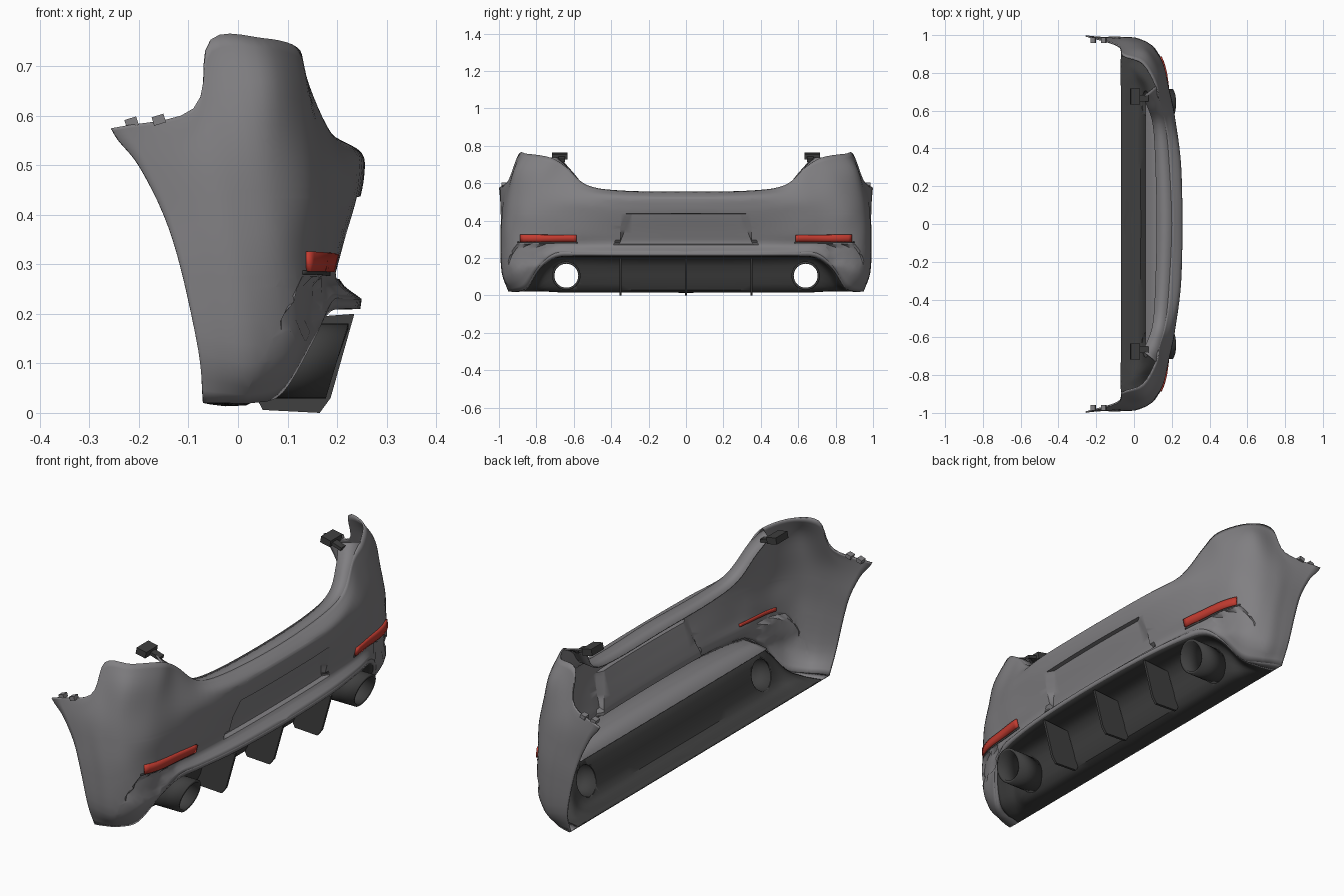
import bpy
import bmesh
from math import radians, pi
from mathutils import Vector, Matrix
from mathutils.bvhtree import BVHTree

cube = bpy.data.objects.get("Cube")
if cube:
    bpy.data.objects.remove(cube, do_unlink=True)


def make_material(name, rgb):
    mat = bpy.data.materials.new(name)
    mat.use_nodes = True
    color = (*rgb, 1)
    mat.diffuse_color = color
    mat.node_tree.nodes["Principled BSDF"].inputs["Base Color"].default_value = color
    return mat


GREY = make_material("body grey", (.22, .215, .225))
DARK = make_material("dark plastic", (.05, .05, .05))
RED = make_material("reflector red", (.55, .045, .03))


def spline(points, steps):
    """Smooth curve through all the points."""
    pts = [Vector(p) for p in points]
    if len(pts) < 3:
        return [pts[0].lerp(pts[-1], i / steps) for i in range(steps + 1)]
    ext = [2 * pts[0] - pts[1]] + pts + [2 * pts[-1] - pts[-2]]
    # keep the curve square to the centre plane
    if abs(pts[0].y) < .001:
        ext[0] = Vector((pts[1].x, -pts[1].y, pts[1].z))
    out = []
    for a, b, c, d in zip(ext, ext[1:], ext[2:], ext[3:]):
        for i in range(steps):
            t = i / steps
            out.append(b + (c - a) * t / 2 + (2 * a - 5 * b + 4 * c - d) * t * t / 2
                       + (3 * b - a - 3 * c + d) * t ** 3 / 2)
    return out + [pts[-1]]


def loft(rows, along=5, across=4):
    """Surface through a stack of lines that share their point count."""
    fine = [spline(r, along) for r in rows]
    columns = [spline(col, across) for col in zip(*fine)]
    bm = bmesh.new()
    grid = [[bm.verts.new(p) for p in col] for col in columns]
    for c, n in zip(grid, grid[1:]):
        for i in range(len(c) - 1):
            bm.faces.new((c[i], n[i], n[i + 1], c[i + 1]))
    return bm


def cut(bm, point, normal):
    geom = bm.verts[:] + bm.edges[:] + bm.faces[:]
    bmesh.ops.bisect_plane(bm, geom=geom, plane_co=point, plane_no=normal)


def finish(bm, name, mat, thickness=0, mirror=True, angle=35):
    mesh = bpy.data.meshes.new(name)
    bm.to_mesh(mesh)
    bm.free()
    mesh.materials.append(mat)
    mesh.shade_smooth()
    mesh.set_sharp_from_angle(angle=radians(angle))
    obj = bpy.data.objects.new(name, mesh)
    bpy.context.collection.objects.link(obj)
    if mirror:
        mod = obj.modifiers.new("Mirror", "MIRROR")
        mod.use_axis = (False, True, False)
    if thickness:
        mod = obj.modifiers.new("Thickness", "SOLIDIFY")
        mod.thickness = thickness
    return obj


def box(name, center, size, mat, turn=0):
    bm = bmesh.new()
    place = Matrix.Translation(center) @ Matrix.Rotation(turn, 4, "Y")
    bmesh.ops.create_cube(bm, size=1, matrix=place @ Matrix.Diagonal((*size, 1)))
    return finish(bm, name, mat)


# Character lines of the half shell, centre to wheel arch
bottom_line = [(.25, 0, .23), (.24, .35, .23), (.215, .58, .23), (.19, .7, .225),
               (.155, .79, .15), (.09, .855, .04), (.03, .91, .02), (-.03, .94, .02), (-.07, .95, .02)]
crease_line = [(.205, 0, .27), (.2, .35, .27), (.185, .58, .27), (.172, .7, .27),
               (.16, .82, .22), (.12, .91, .14), (.04, .968, .1), (-.03, .982, .11), (-.08, .986, .125)]
reflector_line = [(.215, 0, .33), (.21, .35, .33), (.197, .58, .33), (.18, .7, .33),
                  (.155, .84, .33), (.1, .94, .31), (.02, .983, .28), (-.05, .99, .28), (-.115, .993, .29)]
waist_line = [(.243, 0, .42), (.235, .35, .42), (.21, .58, .43), (.185, .72, .43),
              (.15, .86, .43), (.08, .945, .43), (-.01, .98, .42), (-.08, .986, .41), (-.15, .99, .4)]
shoulder_line = [(.255, 0, .48), (.245, .35, .48), (.213, .58, .5), (.18, .71, .52),
                 (.14, .84, .54), (.07, .93, .55), (-.02, .965, .53), (-.11, .98, .51), (-.2, .993, .5)]
upper_line = [(.25, 0, .525), (.24, .35, .53), (.195, .56, .555), (.152, .67, .63),
              (.135, .79, .65), (.065, .905, .67), (-.045, .93, .65), (-.1, .965, .575), (-.24, .997, .55)]
top_line = [(.2, 0, .555), (.185, .34, .56), (.165, .53, .59), (.135, .645, .69),
            (.12, .73, .738), (.05, .85, .757), (-.055, .895, .754), (-.09, .95, .615), (-.255, 1, .575)]

# Main shell
shell = loft([bottom_line, crease_line, reflector_line, waist_line,
              shoulder_line, upper_line, top_line])

# Number plate recess with slanted sides
SLANT = Vector((0, 1, .4))
for reach in (.466, .496):
    cut(shell, (0, reach, 0), SLANT)
for z in (.255, .275, .435, .45):
    cut(shell, (0, 0, z), (0, 0, 1))
for v in shell.verts:
    if v.co.dot(SLANT) < .467 and .274 < v.co.z < .436:
        v.co.x -= .02

# Stepped vent below the reflector at each corner
VENT = Vector((.9, 0, -.43))
vent_point = Vector((.06, 0, .13))
for offset in (0, .01):
    cut(shell, vent_point + VENT * offset, VENT)
for v in shell.verts:
    if (v.co - vent_point).dot(VENT) > .009 and .17 < v.co.z < .274 and v.co.y > .77:
        v.co.x -= .014
surface = BVHTree.FromBMesh(shell)
finish(shell, "bumper_shell", GREY, .008)


def plate(name, ends, mat, lift, thickness):
    """Patch that follows the shell between two upright ends (y, low, high)."""
    (y0, low0, high0), (y1, low1, high1) = ends
    rows = []
    for v in (0, .5, 1):
        row = []
        for i in range(17):
            t = i / 16
            y = y0 + (y1 - y0) * t
            low, high = low0 + (low1 - low0) * t, high0 + (high1 - high0) * t
            z = low + (high - low) * v
            hit = surface.ray_cast(Vector((1, y, z)), Vector((-1, 0, 0)))[0]
            row.append((hit.x + lift, y, z))
        rows.append(row)
    finish(loft(rows, 1, 1), name, mat, thickness)


# Rear reflectors, each with a dark lower seam and a strip seen from inside
plate("reflector_seam", ((.58, .276, .284), (.9, .28, .288)), DARK, .002, .004)
plate("reflector", ((.585, .284, .32), (.888, .286, .326)), RED, .01, .012)
plate("reflector_back", ((.64, .298, .31), (.86, .3, .316)), RED, -.004, .009)

# Top flange, running up into the corner towers
top_inner = [(.12, 0, .542), (.112, .34, .547), (.1, .52, .578), (.075, .61, .665), (.045, .67, .735)]
finish(loft([top_line[:5], top_inner], 5, 1), "top_flange", GREY, .006)

# Ledge above the diffuser
ledge_outer = [(.235, 0, .235), (.225, .35, .235), (.2, .58, .235), (.175, .68, .235)]
ledge_inner = [(.06, y, .215) for _, y, _ in ledge_outer]
finish(loft([ledge_outer, ledge_inner], 5, 1), "lower_ledge", GREY, .006)

# Diffuser tray: flat floor, steep wall and lip, with the body return around it
tray_outer = [(.247, 0, .21), (.237, .35, .21), (.21, .58, .21), (.182, .7, .2),
              (.145, .782, .14), (.078, .842, .045), (.02, .87, .022), (-.03, .88, .02), (-.07, .89, .02)]
tray_mid = [(.1, 0, .19), (.1, .35, .19), (.1, .58, .19), (.095, .67, .183),
            (.08, .745, .13), (.04, .8, .055), (-.01, .84, .024), (-.05, .86, .021), (-.07, .87, .02)]
tray_knee = [(.04, 0, .028), (.04, .35, .028), (.04, .55, .028), (.04, .65, .028),
             (.03, .73, .028), (.0, .78, .026), (-.03, .82, .022), (-.055, .84, .021), (-.07, .86, .02)]
tray_inner = [(-.07, y, .02) for y in (0, .35, .55, .63, .7, .75, .79, .82, .85)]
finish(loft([tray_outer, bottom_line], 5, 1), "lower_return", GREY, .005)
tray = finish(loft([tray_inner, tray_knee, tray_mid, tray_outer]), "diffuser_tray", DARK, .006)

PIPE_Y, PIPE_Z = .64, .105


def tube(radius, x0, x1, caps):
    """Tube along x with ends leaning back towards the ground."""
    bm = bmesh.new()
    place = Matrix.Translation(((x0 + x1) / 2, PIPE_Y, PIPE_Z)) @ Matrix.Rotation(pi / 2, 4, "Y")
    bmesh.ops.create_cone(bm, cap_ends=caps, segments=32, radius1=radius, radius2=radius,
                          depth=x1 - x0, matrix=place)
    for v in bm.verts:
        v.co.x += (v.co.z - PIPE_Z) * .3
    return bm


# Openings in the tray behind the tailpipes
cutter = finish(tube(.066, -.3, .4, True), "tailpipe_cutter", DARK)
cutter.hide_render = True
cutter.hide_set(True)
hole = tray.modifiers.new("Openings", "BOOLEAN")
hole.operation = "DIFFERENCE"
hole.solver = "EXACT"
hole.object = cutter

# Tailpipes
finish(tube(.076, .066, .2, False), "tailpipe", DARK, .012)

# Diffuser fins
fin_profile = [(.04, .025), (.05, .006), (.165, .0), (.187, .03), (.235, .2), (.1, .19)]
for name, y in (("left_fin", .35), ("centre_fin", 0), ("right_fin", -.35)):
    bm = bmesh.new()
    face = bm.faces.new([bm.verts.new((x, y - .006, z)) for x, z in fin_profile])
    side = bmesh.ops.extrude_face_region(bm, geom=[face])["geom"]
    bmesh.ops.translate(bm, vec=(0, .012, 0), verts=[g for g in side if isinstance(g, bmesh.types.BMVert)])
    bmesh.ops.recalc_face_normals(bm, faces=bm.faces[:])
    finish(bm, name, DARK, mirror=False)

# Mounting brackets and clips
box("tower_bracket", (.005, .675, .745), (.05, .085, .03), DARK, .2)
box("bracket_arm", (.045, .665, .73), (.06, .035, .015), DARK, .3)
for i, x in enumerate((-.16, -.215)):
    box(f"arch_clip_{i + 1}", (x, .972, .592 + .1 * (x + .16)), (.025, .03, .018), GREY, -.3)
